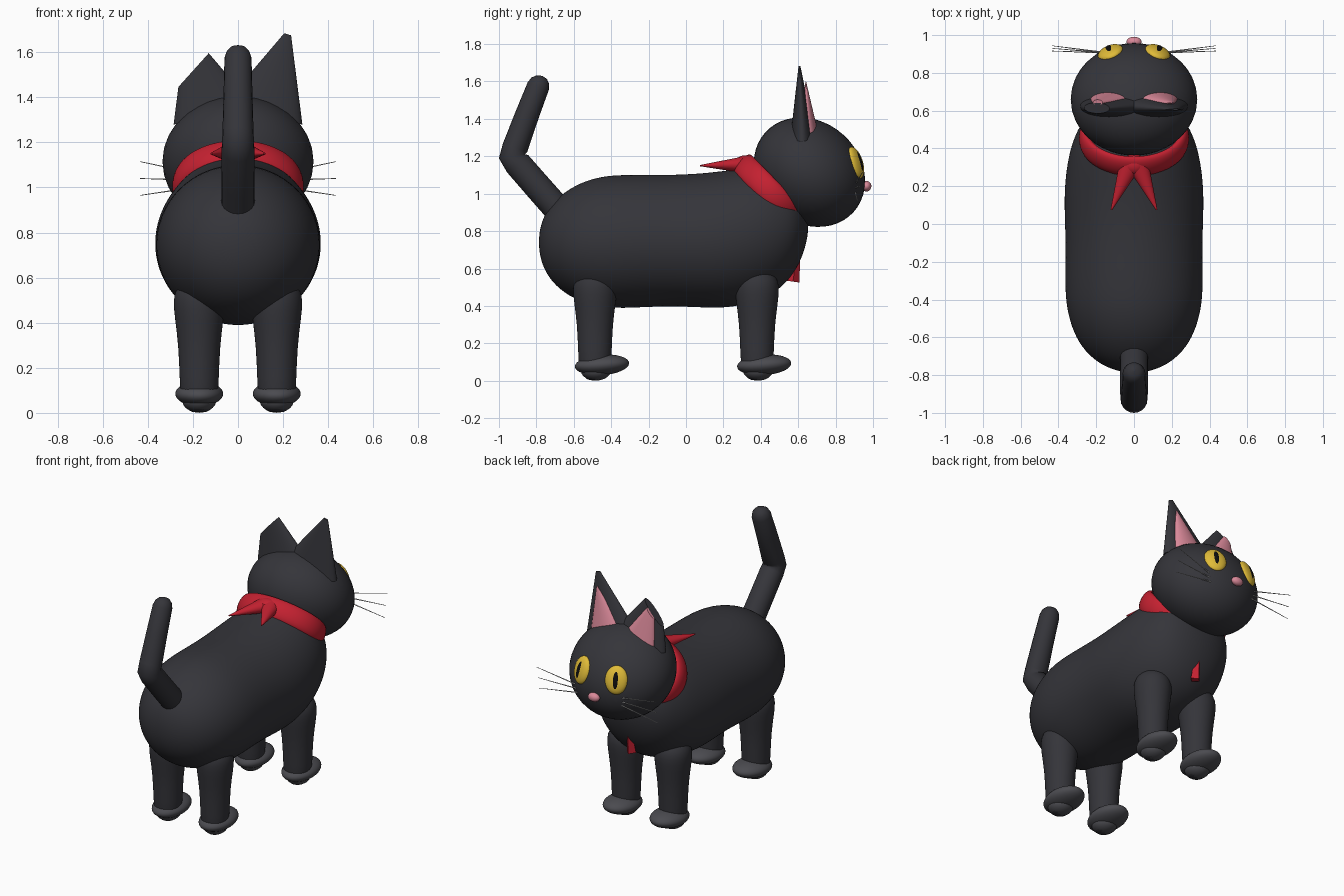
import bpy, bmesh, math
from math import sin, cos, pi, radians
from mathutils import Matrix, Vector

if "Cube" in bpy.data.objects:
    bpy.data.objects.remove(bpy.data.objects["Cube"])


def material(name, r, g, b):
    m = bpy.data.materials.new(name)
    m.diffuse_color = (r, g, b, 1)
    m.use_nodes = True
    m.node_tree.nodes["Principled BSDF"].inputs["Base Color"].default_value = m.diffuse_color
    return m


FUR = material("fur", .035, .035, .042)
PAW = material("paw", .07, .07, .08)
RED = material("red", .55, .015, .03)
PINK = material("pink", .7, .25, .32)
YELLOW = material("yellow", .75, .5, .04)
BLACK = material("black", .004, .004, .004)
PALE = material("pale", .6, .6, .6)


def finish(bm, name, mat, angle=40):
    bmesh.ops.recalc_face_normals(bm, faces=bm.faces)
    me = bpy.data.meshes.new(name)
    bm.to_mesh(me)
    bm.free()
    ob = bpy.data.objects.new(name, me)
    bpy.context.collection.objects.link(ob)
    me.materials.append(mat)
    bpy.ops.object.select_all(action='DESELECT')
    ob.select_set(True)
    bpy.context.view_layer.objects.active = ob
    bpy.ops.object.shade_smooth_by_angle(angle=radians(angle))
    return ob


def ellipsoid(name, loc, radii, mat, rot=None):
    bm = bmesh.new()
    m = Matrix.Translation(loc) @ (rot or Matrix()) @ Matrix.Diagonal((*radii, 1))
    bmesh.ops.create_uvsphere(bm, u_segments=40, v_segments=24, radius=1, matrix=m)
    return finish(bm, name, mat)


def cone(r1, r2, depth, flat, matrix, segs=40):
    """Cone with its base at the matrix origin, squashed along local y."""
    bm = bmesh.new()
    m = matrix @ Matrix.Diagonal((1, flat, 1, 1)) @ Matrix.Translation((0, 0, depth / 2))
    bmesh.ops.create_cone(bm, cap_ends=True, segments=segs, radius1=r1, radius2=r2,
                          depth=depth, matrix=m)
    return bm


def loft(name, rings, mat, closed=False, subdiv=1):
    """Skin a list of rings of points, capping the ends unless closed."""
    bm = bmesh.new()
    vs = [[bm.verts.new(p) for p in ring] for ring in rings]
    n = len(vs[0])
    for a, b in zip(vs, vs[1:] + (vs[:1] if closed else [])):
        for i in range(n):
            bm.faces.new((a[i], a[(i + 1) % n], b[(i + 1) % n], b[i]))
    if not closed:
        bm.faces.new(vs[0])
        bm.faces.new(vs[-1])
    ob = finish(bm, name, mat, 60)
    if subdiv:
        s = ob.modifiers.new("smooth", 'SUBSURF')
        s.levels = s.render_levels = subdiv
    return ob


ANG = [2 * pi * i / 32 for i in range(32)]

# Body: elliptical sections along y (y, bottom, top, half width)
sections = [(-.787, .70, .78, .04), (-.765, .60, .88, .14), (-.70, .505, .97, .24),
            (-.60, .435, 1.045, .312), (-.48, .395, 1.09, .352), (-.35, .383, 1.105, .369),
            (-.1, .40, 1.10, .362), (.1, .388, 1.11, .372), (.25, .388, 1.13, .366),
            (.40, .43, 1.15, .34), (.50, .485, 1.13, .30), (.58, .575, 1.08, .25),
            (.63, .68, 1.0, .17), (.655, .79, .90, .06)]
loft("body", [[(w * cos(a), y, (b + t) / 2 + (t - b) / 2 * sin(a)) for a in ANG]
              for y, b, t, w in sections], FUR, subdiv=2)

# Head
ellipsoid("head", (0, .66, 1.115), (.335, .318, .27), FUR, Matrix.Rotation(radians(-42), 4, 'X'))

# Legs and paws
leg_profile = [(0, .03), (.02, .06), (.06, .085), (.15, .09), (.3, .095), (.42, .112),
               (.5, .12), (.55, .108), (.59, .07), (.6, .03)]
for side, s in (("left", -1), ("right", 1)):
    for end, y in (("rear", -.487), ("front", .38)):
        loft(f"{end}_leg_{side}", [[(s * .172 + .97 * r * cos(a), y + r * sin(a), z) for a in ANG]
                                   for z, r in leg_profile], FUR)
        ellipsoid(f"{end}_paw_{side}", (s * .172, y + .038, .085), (.106, .145, .055), PAW,
                  Matrix.Rotation(radians(4), 4, 'X'))
        ellipsoid(f"{end}_pad_{side}", (s * .172, y + .005, .055), (.075, .08, .054), PAW)

# Tail: kinked tube in the yz plane (y, z, radius)
tail = bpy.data.curves.new("tail", 'CURVE')
tail.dimensions = '3D'
tail.bevel_depth = 1
tail.bevel_resolution = 8
path = [(-.60, .82, .075), (-.76, 1.0, .074), (-.90, 1.16, .073), (-.93, 1.2, .071),
        (-.914, 1.245, .069), (-.85, 1.42, .064), (-.79, 1.575, .06), (-.78, 1.604, .05),
        (-.774, 1.622, .032), (-.772, 1.63, .006)]
spline = tail.splines.new('POLY')
spline.points.add(len(path) - 1)
for p, (y, z, r) in zip(spline.points, path):
    p.co, p.radius = (0, y, z, 1), r
tail.use_fill_caps = True
tail.materials.append(FUR)
bpy.context.collection.objects.link(bpy.data.objects.new("tail", tail))

# Ears: flattened cones, the left one with its tip clipped off
for side, s in (("left", -1), ("right", 1)):
    tilt = Matrix.Rotation(radians(16.6 * s), 4, 'Y') @ Matrix.Rotation(radians(2.4), 4, 'X')
    for name, loc, r1, r2, h, flat, mat in (
            ("ear", (s * .116, .622, 1.33), .177, .016, .365, .34, FUR),
            ("inner_ear", (s * .127, .652, 1.34), .112, .004, .27, .45, PINK)):
        bm = cone(r1, r2, h, flat, Matrix.Translation(loc) @ tilt)
        if s < 0:
            cut = bmesh.ops.bisect_plane(bm, geom=bm.verts[:] + bm.edges[:] + bm.faces[:],
                                         plane_co=(-.27, .62, 1.44), plane_no=(-.15, 0, .135),
                                         clear_outer=True)
            bmesh.ops.holes_fill(bm, edges=[e for e in bm.edges if e.is_boundary])
        finish(bm, f"{name}_{side}", mat)

    # Eyes with slit pupils
    turn = Matrix.Rotation(radians(-22 * s), 4, 'Z') @ Matrix.Rotation(radians(17), 4, 'X')
    eye = Vector((s * .125, .907, 1.165))
    ellipsoid(f"eye_{side}", eye, (.07, .032, .088), YELLOW, turn)
    ellipsoid(f"pupil_{side}", eye + turn @ Vector((0, .014, 0)), (.024, .022, .062), BLACK, turn)

    # Whiskers
    for k in (-1, 0, 1):
        a = Vector((s * .13, .905, 1.03 + .02 * k))
        b = Vector((s * .435, .93 + .014 * k, 1.04 + .075 * k))
        aim = Matrix.Translation(a) @ (b - a).to_track_quat('Z', 'Y').to_matrix().to_4x4()
        finish(cone(.004, .0015, (b - a).length, 1, aim, 8), f"whisker_{side}_{k + 2}", PALE)

    # Scarf tails behind the knot
    a, b = Vector((s * .02, .32, 1.155)), Vector((s * .12, .075, 1.15))
    aim = Matrix.Translation(a) @ (b - a).to_track_quat('Z', 'Y').to_matrix().to_4x4()
    finish(cone(.058, .004, (b - a).length, .8, aim), f"scarf_tail_{side}", RED)

# Nose
ellipsoid("nose", (0, .965, 1.04), (.04, .026, .028), PINK)

# Scarf: tilted oval band around the neck
c, d, n = Vector((0, .455, 1.005)), Vector((0, .7, -.714)), Vector((0, .714, .7))
X = Vector((1, 0, 0))
loft("scarf", [[c + X * (.262 + .032 * cos(b)) * cos(a) + d * (.215 + .032 * cos(b)) * sin(a)
                + n * .068 * sin(b) for b in ANG[::2]] for a in ANG], RED, closed=True)
ellipsoid("scarf_knot", (0, .315, 1.16), (.065, .055, .045), RED)

# Scarf point poking out at the chest
finish(cone(.034, .004, .3, 1, Matrix.Translation((0, .572, .53))
            @ Matrix.Rotation(radians(-8), 4, 'X'), 4), "scarf_point", RED)
